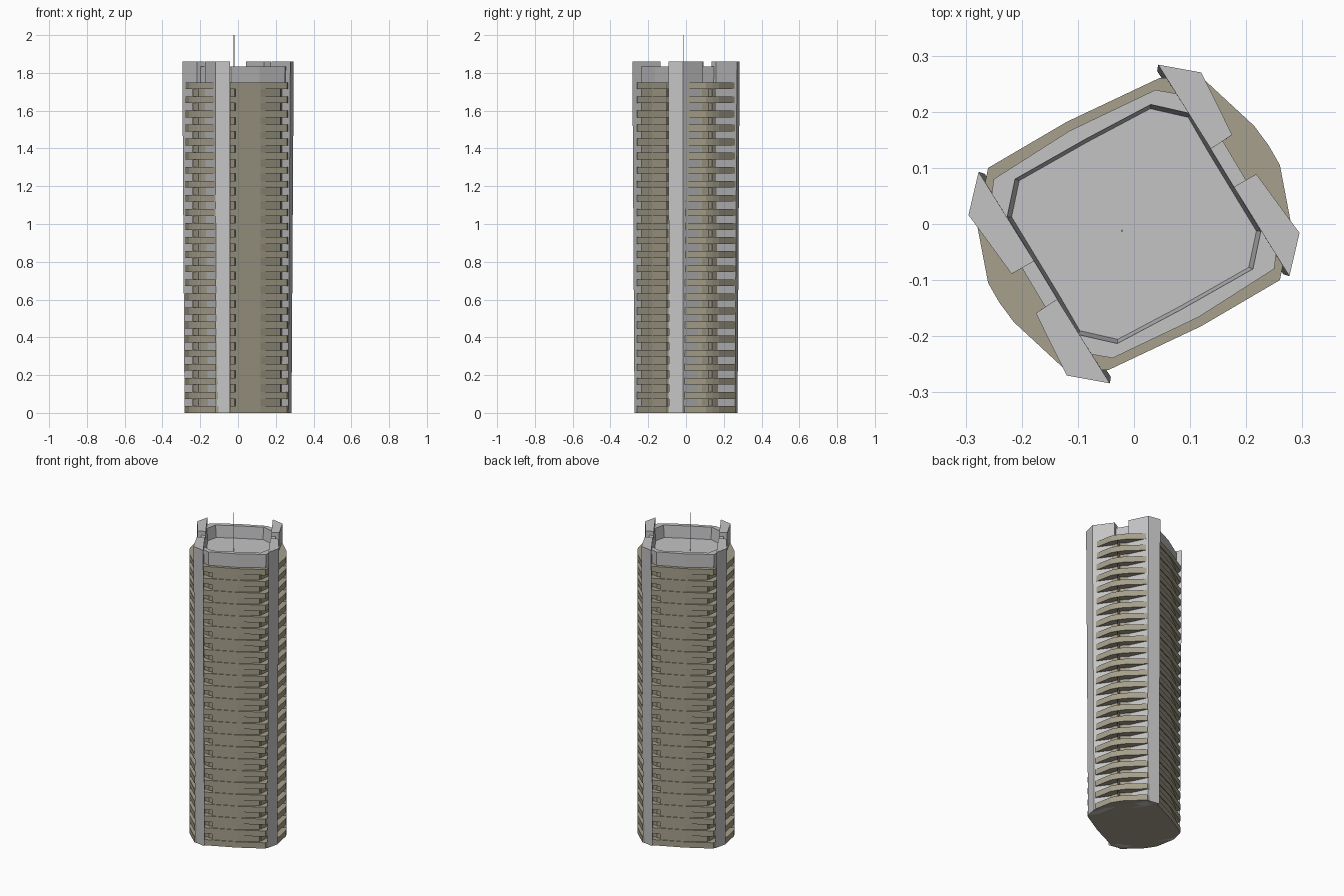
import bpy, bmesh
from mathutils import Vector

cube = bpy.data.objects.get("Cube")
if cube:
    bpy.data.objects.remove(cube)


def material(name, color):
    m = bpy.data.materials.new(name)
    m.use_nodes = True
    m.diffuse_color = (*color, 1)
    bsdf = next(n for n in m.node_tree.nodes if n.type == 'BSDF_PRINCIPLED')
    bsdf.inputs["Base Color"].default_value = (*color, 1)
    return m


GREY = material("pale concrete", (0.55, 0.55, 0.56))
BEIGE = material("beige cladding", (0.38, 0.35, 0.26))


def turned(pts):
    """Close a half outline with its half-turn copy."""
    return pts + [(-x, -y) for x, y in pts]


def add_object(name, bm, mat):
    bmesh.ops.recalc_face_normals(bm, faces=bm.faces)
    mesh = bpy.data.meshes.new(name)
    bm.to_mesh(mesh)
    bm.free()
    mesh.materials.append(mat)
    ob = bpy.data.objects.new(name, mesh)
    bpy.context.collection.objects.link(ob)
    return ob


def add_prism(bm, pts, z0, z1, s0=1.0):
    """Extrude an outline from z0 to z1; s0 scales the lower end."""
    low = [bm.verts.new((x * s0, y * s0, z0)) for x, y in pts]
    top = [bm.verts.new((x, y, z1)) for x, y in pts]
    bm.faces.new(low[::-1])
    bm.faces.new(top)
    for i in range(len(pts)):
        j = (i + 1) % len(pts)
        bm.faces.new((low[i], low[j], top[j], top[i]))


def prism(name, pts, z0, z1, mat, s0=1.0):
    bm = bmesh.new()
    add_prism(bm, pts, z0, z1, s0)
    return add_object(name, bm, mat)


ROOF, RIM, TOP = 1.75, 1.835, 1.86
COUNT = 24

# Floor slabs with projecting edges
slab = turned([(0.26, -0.1), (0.28, 0.0), (0.26, 0.105), (0.24, 0.14),
               (0.214, 0.175), (0.12, 0.262), (0.045, 0.26), (-0.12, 0.182)])
bm = bmesh.new()
pitch = (ROOF - 0.036) / (COUNT - 1)
for i in range(COUNT):
    add_prism(bm, slab, i * pitch, i * pitch + 0.036)
add_object("floor_slabs", bm, BEIGE)

# Core wall, set back behind the slabs on the narrow sides
core = turned([(0.225, -0.095), (0.235, 0.0), (0.225, 0.085), (0.208, 0.122),
               (0.18, 0.152), (0.11, 0.215), (0.04, 0.228), (-0.115, 0.155)])
prism("core_wall", core, 0.0, ROOF - 0.002, BEIGE)

# Panels between slabs on the wide sides
panel = [(-0.215, 0.08), (-0.12, 0.13), (0.02, 0.21),
         (0.012, 0.239), (-0.12, 0.178), (-0.222, 0.102)]
for side, s in (("back", 1), ("front", -1)):
    prism(side + "_spandrel_panel", [(s * x, s * y) for x, y in panel],
          0.0, ROOF - 0.004, BEIGE)

# Corner piers, widening slightly upwards
piers = {"back_left": [(0.043, 0.284), (0.137, 0.134), (0.175, 0.159), (0.12, 0.27)],
         "front_left": [(0.178, 0.066), (0.277, -0.093), (0.295, -0.016), (0.218, 0.089)]}
opposite = {"back_left": "front_right", "front_left": "back_right"}
for name, pts in piers.items():
    prism(name + "_pier", pts, 0.0, TOP, GREY, 0.96)
    prism(opposite[name] + "_pier", [(-x, -y) for x, y in pts], 0.0, TOP, GREY, 0.96)

# Thin fins down the middle of the narrow sides
d = Vector((0.864, 0.503))
n = Vector((-d.y, d.x)) * 0.001
for side, s in (("left", 1), ("right", -1)):
    a, b = d * 0.23 * s, d * 0.277 * s
    prism(side + "_fin", [tuple(a - n), tuple(b - n), tuple(b + n), tuple(a + n)],
          0.0, ROOF, BEIGE)

# Roof parapet: a ring with sloping inner face and a sunken deck
outer = turned([(0.25, -0.08), (0.258, -0.02), (0.16, 0.145), (0.1, 0.228),
                (0.038, 0.239), (-0.115, 0.166)])
inner = turned([(0.212, -0.08), (0.226, -0.013), (0.139, 0.13), (0.1, 0.197),
                (0.03, 0.213), (-0.085, 0.152)])
bm = bmesh.new()
rings = []
for pts, z, s in ((outer, ROOF - 0.01, 0.99), (outer, RIM, 1.0),
                  (inner, RIM, 1.0), (inner, ROOF + 0.01, 0.965)):
    rings.append([bm.verts.new((x * s, y * s, z)) for x, y in pts])
for r0, r1 in zip(rings, rings[1:]):
    for i in range(len(r0)):
        j = (i + 1) % len(r0)
        bm.faces.new((r0[i], r0[j], r1[j], r1[i]))
bm.faces.new(rings[-1])
bm.faces.new(rings[0][::-1])
add_object("roof_parapet", bm, GREY)

# Mast
bpy.ops.mesh.primitive_cylinder_add(vertices=6, radius=0.002, depth=2 - ROOF,
                                    location=(-0.021, -0.012, (2 + ROOF) / 2))
mast = bpy.context.object
mast.name = "mast"
mast.data.materials.append(GREY)
